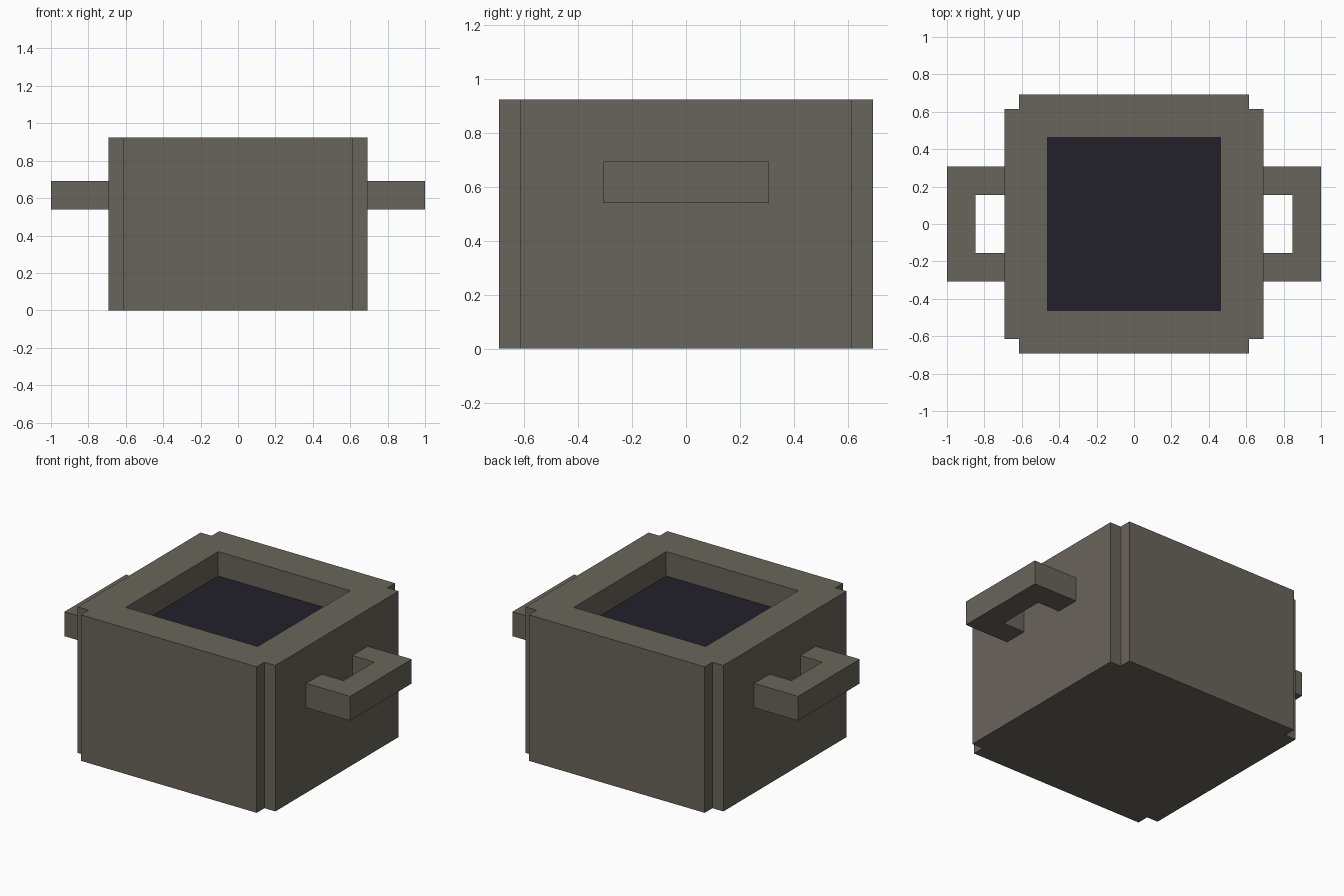
import bpy
import bmesh

U = 1 / 13  # modelling grid unit

cube = bpy.data.objects.get("Cube")
if cube:
    bpy.data.objects.remove(cube, do_unlink=True)


def material(name, colour):
    mat = bpy.data.materials.new(name)
    mat.use_nodes = True
    mat.diffuse_color = colour
    mat.node_tree.nodes["Principled BSDF"].inputs["Base Color"].default_value = colour
    return mat


def prism(name, outline, z0, z1, mat):
    """Upright solid from a flat outline, in grid units."""
    bm = bmesh.new()
    low, high = ([bm.verts.new((x * U, y * U, z * U)) for x, y in outline]
                 for z in (z0, z1))
    bm.faces.new(low)
    bm.faces.new(high)
    n = len(outline)
    for i in range(n):
        j = (i + 1) % n
        bm.faces.new((low[i], low[j], high[j], high[i]))
    bmesh.ops.recalc_face_normals(bm, faces=bm.faces)
    mesh = bpy.data.meshes.new(name)
    bm.to_mesh(mesh)
    bm.free()
    mesh.materials.append(mat)
    obj = bpy.data.objects.new(name, mesh)
    bpy.context.collection.objects.link(obj)
    return obj


def square(h):
    return [(-h, -h), (h, -h), (h, h), (-h, h)]


iron = material("grey brown iron", (0.141, 0.130, 0.106, 1))
dark = material("dark liquid", (0.0160, 0.0152, 0.0250, 1))

# Pot body: square with a notch cut out of each upright corner
corner = [(9, 8), (8, 8), (8, 9)]
outline = []
for sx, sy in ((1, 1), (-1, 1), (-1, -1), (1, -1)):
    points = [(x * sx, y * sy) for x, y in corner]
    outline += points if sx == sy else points[::-1]
body = prism("pot_body", outline, 0, 12, iron)

# Hollow in the top
cutter = prism("hollow_cutter", square(6), 9.95, 13, iron)
cutter.hide_render = True
cutter.hide_set(True)
cut = body.modifiers.new("hollow", 'BOOLEAN')
cut.operation = 'DIFFERENCE'
cut.solver = 'EXACT'
cut.object = cutter

# Liquid surface
prism("liquid", square(6), 9.95, 10, dark)

# Side handles
loop = [(9, -4), (13, -4), (13, 4), (9, 4), (9, 2), (11, 2), (11, -2), (9, -2)]
for name, side in (("left_handle", 1), ("right_handle", -1)):
    prism(name, [(x * side, y) for x, y in loop], 7, 9, iron)
